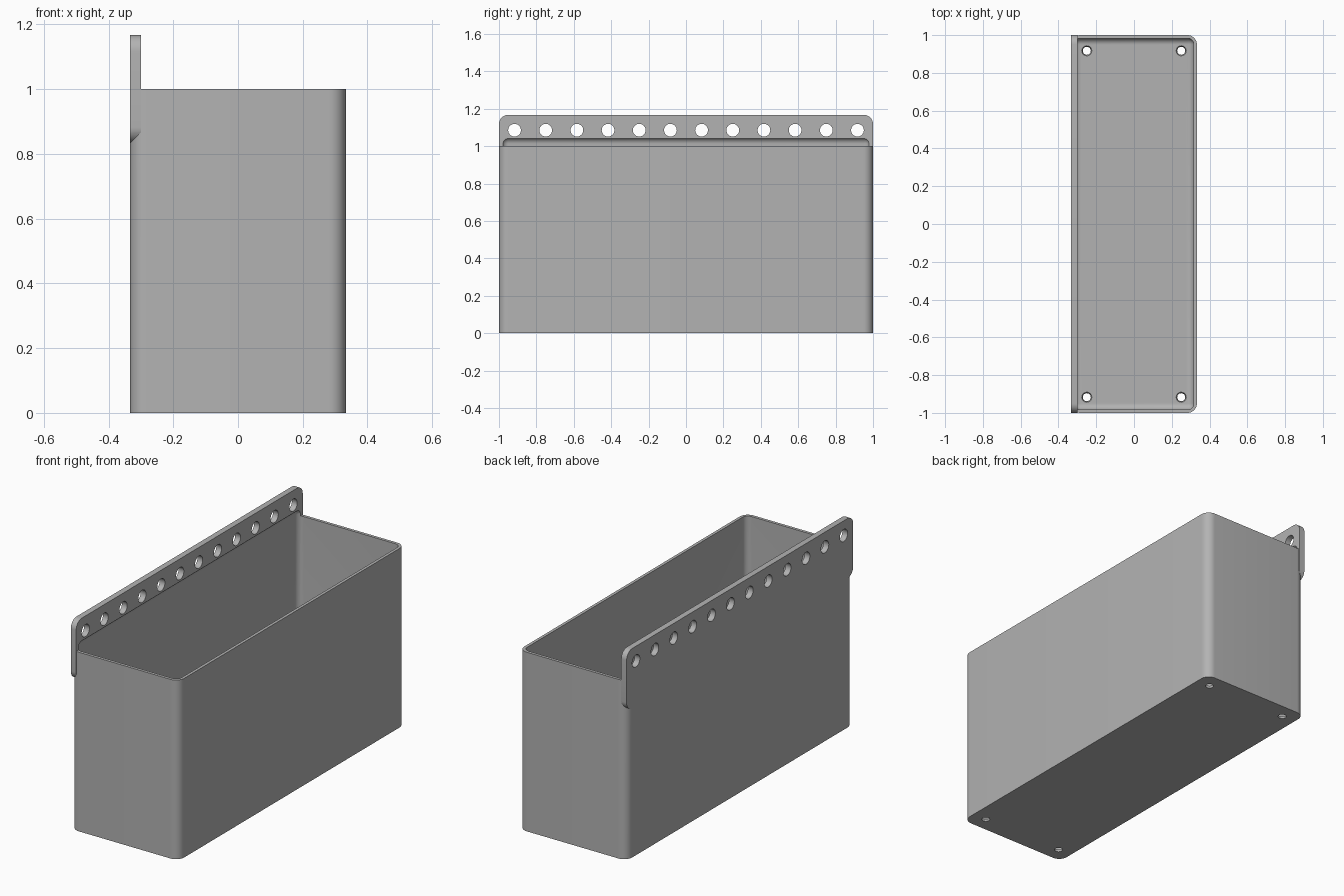
import bpy
import bmesh
import math
from mathutils import Matrix, Vector

old = bpy.data.objects.get("Cube")
if old:
    bpy.data.objects.remove(old, do_unlink=True)

W, L, H = 0.333, 1.0, 1.0        # half width, half length, height
WALL, R = 0.0167, 0.05           # wall thickness, outer corner radius
PLATE = 0.033                    # thickness of the hanging strip
HOLE_Z = 1.085

grey = bpy.data.materials.new("plain grey")
grey.use_nodes = True
colour = (0.45, 0.45, 0.45, 1)
grey.diffuse_color = colour
grey.node_tree.nodes["Principled BSDF"].inputs["Base Color"].default_value = colour


def make_object(name, bm):
    mesh = bpy.data.meshes.new(name)
    bm.to_mesh(mesh)
    bm.free()
    mesh.materials.append(grey)
    obj = bpy.data.objects.new(name, mesh)
    bpy.context.collection.objects.link(obj)
    return obj


def rounded_box(name, low, high, radius, axis=None):
    """Box with its edges along one axis rounded, or every edge if axis is None."""
    low, high = Vector(low), Vector(high)
    bm = bmesh.new()
    bmesh.ops.create_cube(bm, size=1)
    bmesh.ops.scale(bm, vec=high - low, verts=bm.verts)
    bmesh.ops.translate(bm, vec=(low + high) / 2, verts=bm.verts)
    edges = [e for e in bm.edges
             if axis is None or abs((e.verts[0].co - e.verts[1].co)[axis]) > 0.001]
    bmesh.ops.bevel(bm, geom=edges, offset=radius, segments=10, profile=0.5,
                    affect='EDGES', clamp_overlap=True)
    return make_object(name, bm)


def pegs(name, centres, r_low, r_high, depth, turn):
    """A set of round cutters in one mesh."""
    bm = bmesh.new()
    for c in centres:
        bmesh.ops.create_cone(bm, cap_ends=True, segments=32, radius1=r_low,
                              radius2=r_high, depth=depth,
                              matrix=Matrix.Translation(c) @ turn)
    return make_object(name, bm)


def combine(target, other, operation):
    mod = target.modifiers.new(other.name, 'BOOLEAN')
    mod.operation, mod.solver, mod.object = operation, 'EXACT', other
    bpy.context.view_layer.objects.active = target
    bpy.ops.object.modifier_apply(modifier=mod.name)
    bpy.data.objects.remove(other, do_unlink=True)


# Outer body with rounded upright corners, joined to the hanging strip
bin_body = rounded_box("storage_bin", (-W, -L, 0), (W, L, H), R, axis=2)
strip = rounded_box("hanging_strip", (-W, -L, 0.833), (-W + PLATE, L, 1.167), R, axis=0)
combine(bin_body, strip, 'UNION')

# Filleted cavity, which also bites a shallow recess into the strip
cavity = rounded_box("cavity", (-W + WALL, -L + WALL, WALL),
                     (W - WALL, L - WALL, 1.045), R - WALL)
combine(bin_body, cavity, 'DIFFERENCE')

# Row of mounting holes along the strip
row = [(-W + PLATE / 2, (i - 5.5) / 6, HOLE_Z) for i in range(12)]
combine(bin_body, pegs("strip_holes", row, 0.034, 0.034, 0.1,
                       Matrix.Rotation(math.pi / 2, 4, 'Y')), 'DIFFERENCE')

# Drain holes in the floor corners, slightly wider inside
drains = [(x, y, WALL / 2) for x in (-0.25, 0.25) for y in (-0.917, 0.917)]
combine(bin_body, pegs("drain_holes", drains, 0.019, 0.029, 0.03,
                       Matrix.Identity(4)), 'DIFFERENCE')

# Smooth shading with crisp edges
bpy.ops.object.select_all(action='DESELECT')
bin_body.select_set(True)
bpy.context.view_layer.objects.active = bin_body
bpy.ops.object.shade_smooth_by_angle(angle=math.radians(30))
